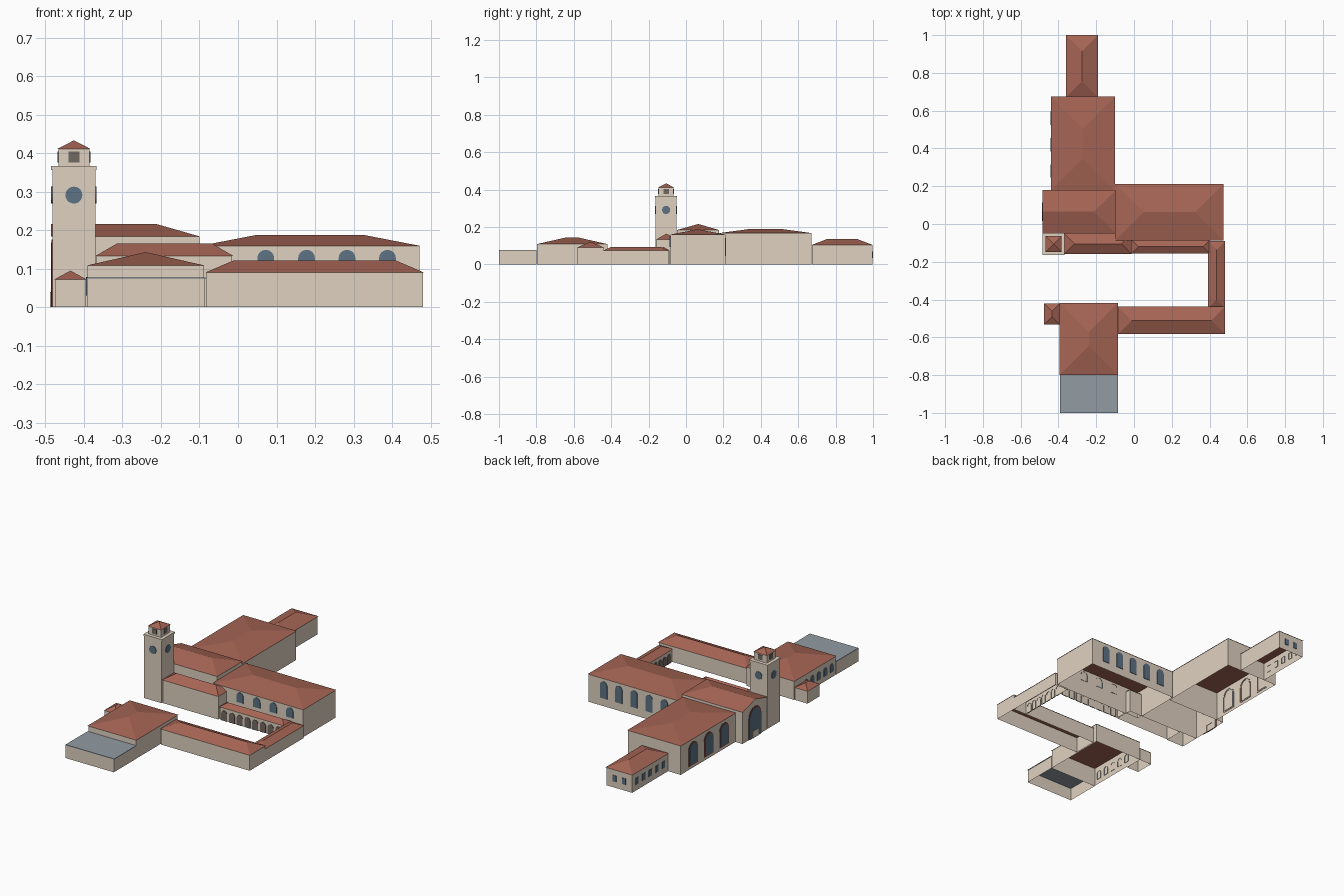
import bpy, math
from mathutils import Vector

if "Cube" in bpy.data.objects:
    bpy.data.objects.remove(bpy.data.objects["Cube"])


def material(name, rgb):
    m = bpy.data.materials.new(name)
    m.diffuse_color = (*rgb, 1)
    m.use_nodes = True
    m.node_tree.nodes["Principled BSDF"].inputs["Base Color"].default_value = m.diffuse_color
    return m


WALL = material("stucco", (0.74, 0.64, 0.53))
TILE = material("roof_tile", (0.38, 0.13, 0.09))
GLASS = material("glass", (0.11, 0.17, 0.23))
FRAME = material("frame", (0.25, 0.07, 0.05))
FLAT = material("flat_roof", (0.29, 0.33, 0.36))
DARK = material("shaded_opening", (0.17, 0.14, 0.12))


def mesh(name, verts, faces, mat):
    me = bpy.data.meshes.new(name)
    me.from_pydata(verts, [], faces)
    me.materials.append(mat)
    ob = bpy.data.objects.new(name, me)
    bpy.context.collection.objects.link(ob)
    return ob


def rect(x0, x1, y0, y1, z):
    return [(x0, y0, z), (x1, y0, z), (x1, y1, z), (x0, y1, z)]


SIDES = [(0, 1, 5, 4), (1, 2, 6, 5), (2, 3, 7, 6), (3, 0, 4, 7)]


def walls(name, x0, x1, y0, y1, z0, z1):
    """Open ring of four walls."""
    return mesh(name, rect(x0, x1, y0, y1, z0) + rect(x0, x1, y0, y1, z1), SIDES, WALL)


def slab(name, x0, x1, y0, y1, z0, z1, mat):
    return mesh(name, rect(x0, x1, y0, y1, z0) + rect(x0, x1, y0, y1, z1),
                SIDES + [(3, 2, 1, 0), (4, 5, 6, 7)], mat)


def roof(name, x0, x1, y0, y1, z0, z1, gable_left=False):
    """Hip roof whose ridge follows the longer side."""
    w, d = x1 - x0, y1 - y0
    cx, cy = (x0 + x1) / 2, (y0 + y1) / 2
    base = rect(x0, x1, y0, y1, z0)
    if w >= d:
        a = x0 if gable_left else x0 + d / 2
        ridge = [(a, cy, z1), (x1 - d / 2 + 1e-4, cy, z1)]
        faces = [(0, 1, 5, 4), (1, 2, 5), (2, 3, 4, 5), (3, 0, 4)]
    else:
        ridge = [(cx, y0 + w / 2, z1), (cx, y1 - w / 2, z1)]
        faces = [(0, 1, 4), (1, 2, 5, 4), (2, 3, 5), (3, 0, 4, 5)]
    ob = mesh(name, base + ridge, faces + [(3, 2, 1, 0)], TILE)
    if gable_left:   # the triangle under a gable is wall
        ob.data.materials.append(WALL)
        ob.data.polygons[3].material_index = 1
    return ob


def block(name, x0, x1, y0, y1, eave, top, **kw):
    i = 0.003
    walls(name + "_walls", x0 + i, x1 - i, y0 + i, y1 - i, 0, eave)
    roof(name + "_roof", x0, x1, y0, y1, eave, top, **kw)


def panel(name, side, plane, c, profile, mat, t=0.003):
    """Extrude a (u, z) outline out of the wall facing +x, -x, +y or -y."""
    s = 1 if side[0] == '+' else -1
    verts = []
    for off in (-0.002, t):
        for u, z in profile:
            p = plane + s * off
            verts.append((p, c + u, z) if side[1] == 'x' else (c + u, p, z))
    n = len(profile)
    faces = [tuple(range(n, 2 * n))]
    faces += [(k, (k + 1) % n, n + (k + 1) % n, n + k) for k in range(n)]
    if side in ('-x', '+y'):
        faces = [f[::-1] for f in faces]
    return mesh(name, verts, faces, mat)


def arch(w, z0, z1, n=8):
    r = w / 2
    return [(-r, z0), (r, z0)] + [(r * math.cos(math.pi * k / n),
            z1 - r + r * math.sin(math.pi * k / n)) for k in range(n + 1)]


def box(w, z0, z1):
    return [(-w / 2, z0), (w / 2, z0), (w / 2, z1), (-w / 2, z1)]


def disc(r, z, n=20):
    return [(r * math.cos(2 * math.pi * k / n), z + r * math.sin(2 * math.pi * k / n)) for k in range(n)]


# building masses: x0, x1, y0, y1, eave, ridge
block("north_annex", -0.36, -0.19, 0.67, 1.0, 0.103, 0.136)
block("main_hall", -0.44, -0.10, 0.175, 0.675, 0.167, 0.19)
block("entrance_hall", -0.485, -0.097, -0.05, 0.18, 0.183, 0.216, gable_left=True)
block("east_wing", -0.10, 0.474, -0.087, 0.213, 0.159, 0.188)
block("front_lobby", -0.37, -0.012, -0.16, -0.05, 0.133, 0.165)
block("arcade", -0.012, 0.40, -0.155, -0.085, 0.073, 0.093)
block("east_arcade", 0.393, 0.482, -0.445, -0.09, 0.073, 0.093)
block("south_wing", -0.085, 0.483, -0.583, -0.438, 0.09, 0.121)
block("southwest_block", -0.394, -0.085, -0.80, -0.418, 0.108, 0.143)
block("small_porch", -0.477, -0.393, -0.533, -0.42, 0.072, 0.095)

# flat-roofed southern extension
walls("south_extension_walls", -0.392, -0.087, -1.0, -0.80, 0, 0.073)
slab("south_extension_roof", -0.393, -0.085, -1.0, -0.80, 0.073, 0.077, FLAT)

# clock tower
tx, ty = -0.426, -0.106
def around(h):
    return tx - h, tx + h, ty - h, ty + h
walls("tower_shaft", *around(0.056), 0, 0.357)
slab("tower_cornice", *around(0.059), 0.356, 0.366, WALL)
walls("belfry_walls", *around(0.040), 0.366, 0.412)
roof("belfry_roof", *around(0.043), 0.411, 0.433)
for side in ('+x', '-x', '+y', '-y'):
    s = 1 if side[0] == '+' else -1
    c, o = (tx, ty) if side[1] == 'x' else (ty, tx)
    panel("clock_face", side, c + s * 0.056, o, disc(0.022, 0.291), GLASS)
    panel("belfry_opening", side, c + s * 0.040, o, box(0.028, 0.376, 0.404), DARK)

# east wing windows
for x in (0.072, 0.178, 0.283, 0.388):
    panel("clerestory_window", '-y', -0.084, x, arch(0.044, 0.092, 0.149), GLASS)
for k in range(5):
    panel("north_window", '+y', 0.21, -0.01 + 0.096 * k, arch(0.044, 0.045, 0.142), GLASS)

# tall framed windows on the west side
for y in (0.56, 0.42, 0.28):
    panel("hall_frame", '-x', -0.437, y, arch(0.084, 0.018, 0.15), FRAME, 0.002)
    panel("hall_window", '-x', -0.437, y, arch(0.070, 0.025, 0.143), GLASS, 0.004)
panel("entrance_frame", '-x', -0.482, 0.065, arch(0.112, 0.0, 0.176), FRAME, 0.002)
panel("entrance_window", '-x', -0.482, 0.065, arch(0.096, 0.0, 0.168), GLASS, 0.004)
panel("entrance_door", '-x', -0.482, 0.065, box(0.05, 0.0, 0.04), WALL, 0.006)

# small annex and southwest windows
for k in range(5):
    panel("annex_window", '-x', -0.357, 0.715 + 0.06 * k, box(0.026, 0.035, 0.072), GLASS)
for x in (-0.305, -0.245):
    panel("annex_end_window", '+y', 0.997, x, box(0.024, 0.035, 0.07), GLASS)
for k in range(5):
    panel("southwest_window", '-x', -0.391, -0.76 + 0.058 * k, arch(0.03, 0.03, 0.078), GLASS)

# arcade openings facing the courtyard
for k in range(8):
    panel("arcade_arch", '-y', -0.152, 0.02 + 0.049 * k, arch(0.036, 0.0, 0.058), DARK)
for k in range(7):
    panel("east_arcade_arch", '-x', 0.396, -0.41 + 0.04 * k, arch(0.03, 0.0, 0.055), DARK)
